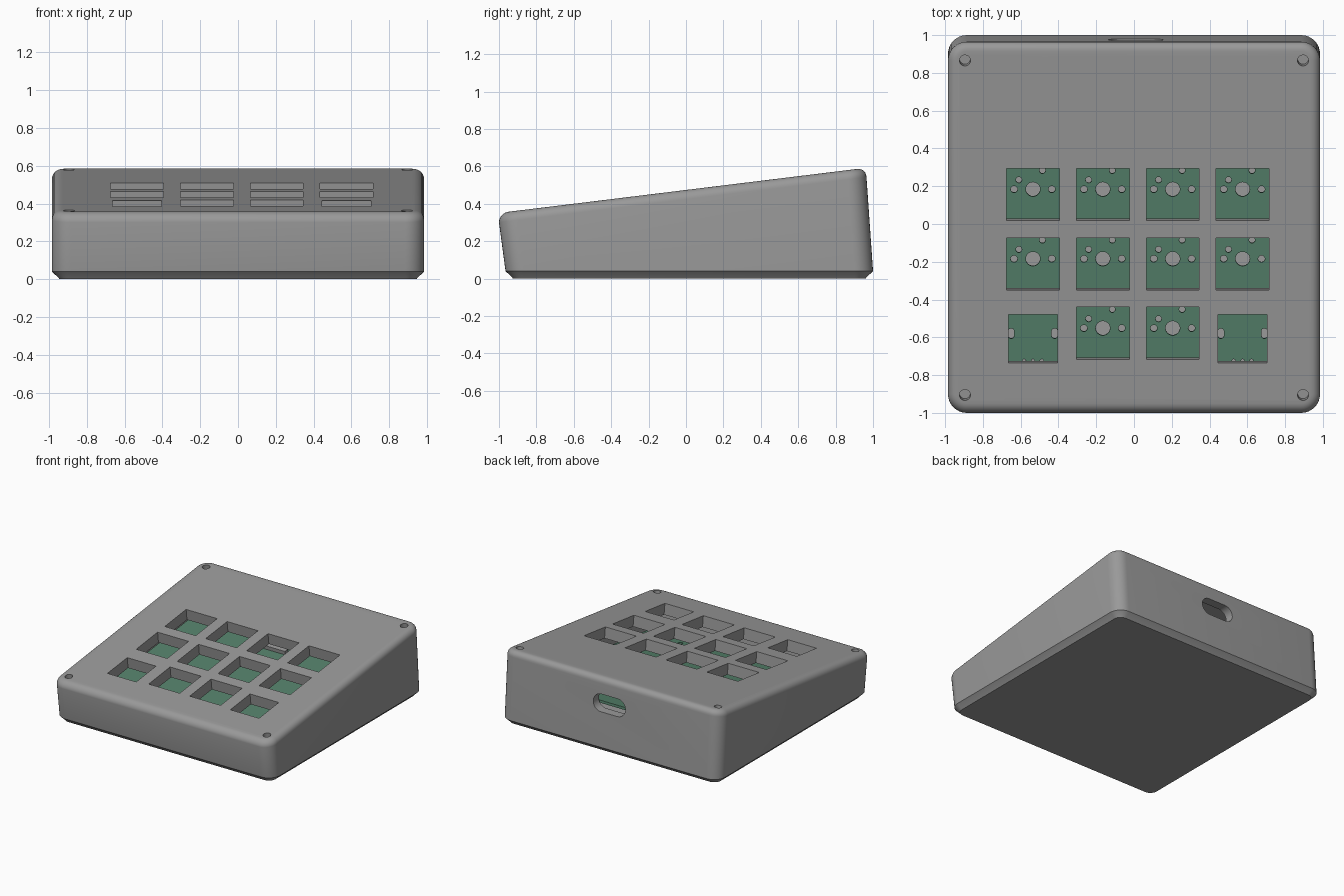
import bpy, bmesh, math
from mathutils import Matrix, Vector

if "Cube" in bpy.data.objects:
    bpy.data.objects.remove(bpy.data.objects["Cube"])

TILT = math.radians(7)
SLOPE = math.tan(TILT)
TOP = 0.474                                   # height of the sloped top at y = 0
DECK = Matrix.Translation((0, 0, TOP)) @ Matrix.Rotation(TILT, 4, 'X')


def material(name, rgb):
    m = bpy.data.materials.new(name)
    m.diffuse_color = (*rgb, 1)
    m.use_nodes = True
    m.node_tree.nodes["Principled BSDF"].inputs["Base Color"].default_value = m.diffuse_color
    return m


GRAY = material("case gray", (0.32, 0.32, 0.32))
GREEN = material("board green", (0.09, 0.22, 0.145))


def finish(bm, name, mat):
    bmesh.ops.remove_doubles(bm, verts=bm.verts[:], dist=1e-5)
    bmesh.ops.recalc_face_normals(bm, faces=bm.faces[:])
    me = bpy.data.meshes.new(name)
    bm.to_mesh(me)
    bm.free()
    me.materials.append(mat)
    ob = bpy.data.objects.new(name, me)
    bpy.context.collection.objects.link(ob)
    return ob


def outline(x0, x1, y0, y1, r=0, seg=8):
    """Rounded rectangle, counter-clockwise."""
    if r == 0:
        return [(x0, y0), (x1, y0), (x1, y1), (x0, y1)]
    pts = []
    corners = [(x1 - r, y1 - r), (x0 + r, y1 - r), (x0 + r, y0 + r), (x1 - r, y0 + r)]
    for q, (cx, cy) in enumerate(corners):
        for i in range(seg + 1):
            a = math.pi / 2 * (q + i / seg)
            pts.append((cx + r * math.cos(a), cy + r * math.sin(a)))
    return pts


def loft(bm, rings):
    loops = [[bm.verts.new(p) for p in ring] for ring in rings]
    n = len(loops[0])
    for a, b in zip(loops, loops[1:]):
        for i in range(n):
            j = (i + 1) % n
            bm.faces.new((a[i], a[j], b[j], b[i]))
    bm.faces.new(loops[0][::-1])
    bm.faces.new(loops[-1])


def prism(bm, pts, lo, hi, mat=DECK):
    loft(bm, [[mat @ Vector((x, y, w)) for x, y in pts] for w in (lo, hi)])
    bmesh.ops.remove_doubles(bm, verts=bm.verts[:], dist=1e-5)


def rect(cx, cy, w, h, r=0):
    return outline(cx - w / 2, cx + w / 2, cy - h / 2, cy + h / 2, r)


def disc(cx, cy, r):
    return rect(cx, cy, 2 * r, 2 * r, r * 0.9999)


def flat_ring(z, inset, r):
    return [(x, y, z) for x, y in outline(-.985 + inset, .985 - inset,
                                          -.965 + inset, 1 - inset, r)]


def deck_ring(drop, inset, r):
    return [(x, y, TOP - drop + SLOPE * y)
            for x, y in outline(-.985 + inset, .985 - inset, -1 + inset, .965 - inset, r)]


def cut(target, cutter):
    mod = target.modifiers.new("cut", 'BOOLEAN')
    mod.operation, mod.solver, mod.object = 'DIFFERENCE', 'EXACT', cutter
    bpy.context.view_layer.objects.active = target
    bpy.ops.object.modifier_apply(modifier=mod.name)
    bpy.data.objects.remove(cutter)


def smooth(ob):
    bpy.ops.object.select_all(action='DESELECT')
    ob.select_set(True)
    bpy.context.view_layer.objects.active = ob
    bpy.ops.object.shade_smooth_by_angle(angle=math.radians(30))


# Case shell: wedge with rounded top edge
bm = bmesh.new()
R = 0.05
rings = [flat_ring(0.04, 0, 0.1)]
for k in range(7):
    t = math.pi / 2 * k / 6
    inset = R * (1 - math.cos(t))
    rings.append(deck_ring(R * (1 - math.sin(t)), inset, 0.1 - inset))
loft(bm, rings)
case = finish(bm, "case", GRAY)

# Hollow inside
bm = bmesh.new()
loft(bm, [flat_ring(0.02, 0.07, 0.04), deck_ring(0.09, 0.07, 0.04)])
cut(case, finish(bm, "cavity_cutter", GRAY))

# Key windows, screw holes and rear port
COLS = [-0.535, -0.165, 0.205, 0.575]
ROWS = [0.158, -0.213, -0.583]
bm = bmesh.new()
keys, odd_keys = [], []
for r, v in enumerate(ROWS):
    for c, x in enumerate(COLS):
        if r == 2 and c in (0, 3):
            odd_keys.append(x)
            prism(bm, rect(x, -0.612, 0.26, 0.257), -0.15, 0.1)
        else:
            keys.append((x, v))
            prism(bm, rect(x, v, 0.28, 0.278), -0.15, 0.1)
for x in (-0.895, 0.895):
    for v in (-0.912, 0.872):
        prism(bm, disc(x, v, 0.029), -0.08, 0.1)
REAR = Matrix.Translation((0.01, 1.1, 0.39)) @ Matrix.Rotation(math.pi / 2, 4, 'X')
prism(bm, rect(0, 0, 0.29, 0.14, 0.0699), 0, 0.25, REAR)
cut(case, finish(bm, "opening_cutter", GRAY))
smooth(case)

# Bottom plate with chamfered edge
bm = bmesh.new()
loft(bm, [flat_ring(0, 0.04, 0.06), flat_ring(0.006, 0.036, 0.064), flat_ring(0.04, 0, 0.1)])
smooth(finish(bm, "bottom_plate", GRAY))

# Circuit board with switch holes
W = -0.22
bm = bmesh.new()
prism(bm, outline(-0.8, 0.8, -0.8, 0.87), W - 0.02, W)
board = finish(bm, "circuit_board", GREEN)
bm = bmesh.new()
for x, v in keys:
    for dx, dv, r in ((0, 0, .038), (-.1, 0, .018), (.1, 0, .018),
                      (-.075, .05, .016), (.05, .1, .016)):
        prism(bm, disc(x + dx, v + dv, r), W - 0.06, W + 0.05)
for x in odd_keys:
    for dx in (-0.115, 0.115):
        prism(bm, rect(x + dx, -0.611, 0.032, 0.054, 0.0159), W - 0.06, W + 0.05)
    for dx in (-0.047, 0, 0.047):
        prism(bm, disc(x + dx, -0.757, 0.009), W - 0.06, W + 0.05)
cut(board, finish(bm, "switch_hole_cutter", GRAY))

# Connector strip on the board
bm = bmesh.new()
prism(bm, rect(0.01, 0.42, 0.24, 0.04), W, W + 0.03)
finish(bm, "connector_strip", GRAY)
